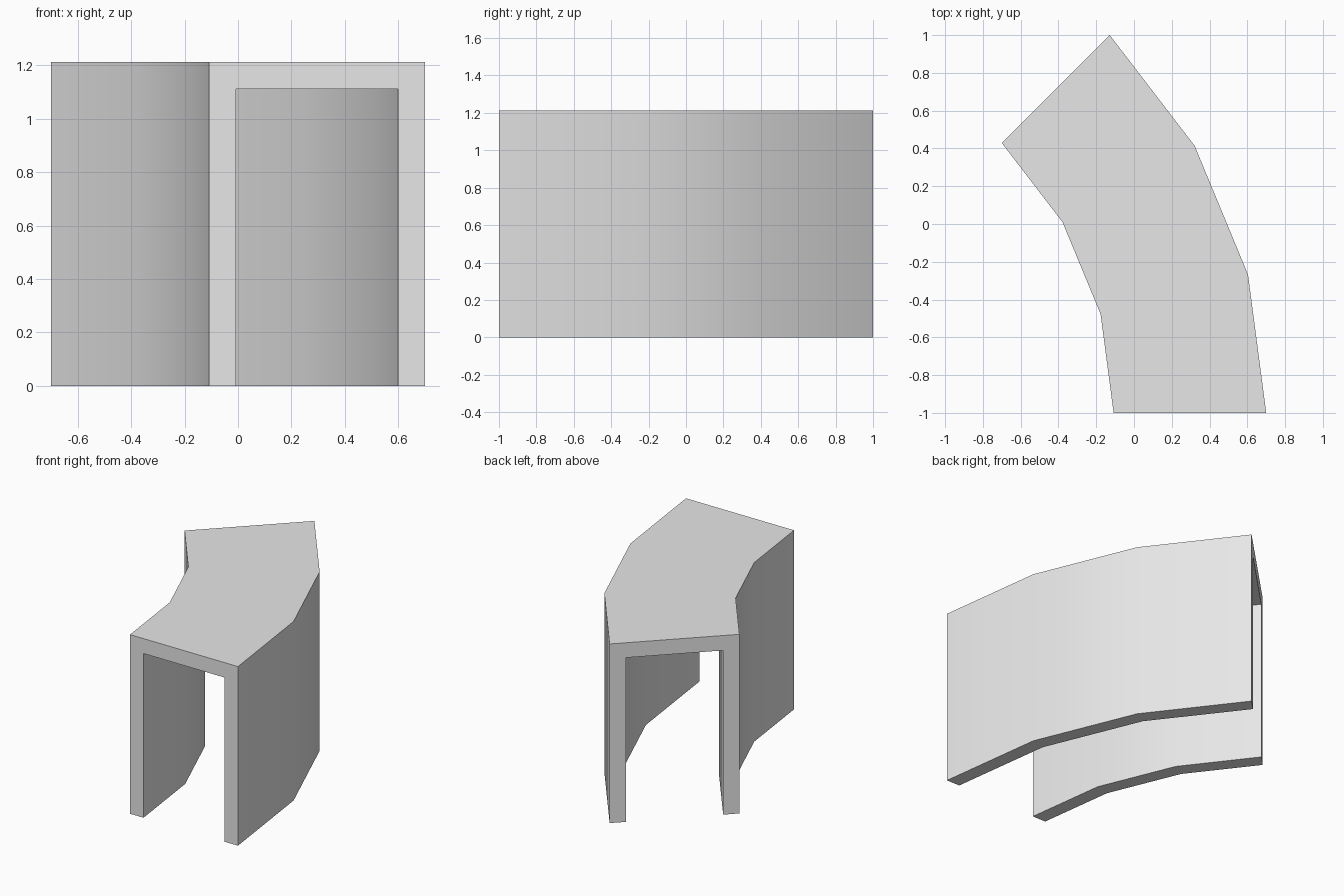
import bpy, bmesh, math

cube = bpy.data.objects.get("Cube")
if cube:
    bpy.data.objects.remove(cube)

# One flat light grey
grey = bpy.data.materials.new("light_grey")
grey.use_nodes = True
colour = (0.8, 0.8, 0.8, 1)
grey.diffuse_color = colour
grey.node_tree.nodes["Principled BSDF"].inputs["Base Color"].default_value = colour

# Channel dimensions: wall thickness is the basic unit
WALL = 0.101
OUTER = 2 * math.sqrt(2)
INNER = OUTER - 8 * WALL
HEIGHT = 12 * WALL
CENTRE_X, CENTRE_Y = 0.7 - OUTER, -1
STEPS, SWEEP = 3, math.radians(45)

# Upside-down U cross-section as (radius, height)
profile = [
    (INNER, 0), (INNER, HEIGHT), (OUTER, HEIGHT), (OUTER, 0),
    (OUTER - WALL, 0), (OUTER - WALL, HEIGHT - WALL),
    (INNER + WALL, HEIGHT - WALL), (INNER + WALL, 0),
]

# Sweep the cross-section round the bend
bm = bmesh.new()
rings = []
for step in range(STEPS + 1):
    a = SWEEP * step / STEPS
    rings.append([bm.verts.new((CENTRE_X + r * math.cos(a),
                                CENTRE_Y + r * math.sin(a), z))
                  for r, z in profile])
count = len(profile)
for near, far in zip(rings, rings[1:]):
    for i in range(count):
        j = (i + 1) % count
        bm.faces.new((near[i], near[j], far[j], far[i]))

# End faces: one cap per leg and one across the top
for ring in (rings[0], rings[-1]):
    bm.faces.new(ring)
bmesh.ops.recalc_face_normals(bm, faces=bm.faces)

mesh = bpy.data.meshes.new("curved_channel")
bm.to_mesh(mesh)
bm.free()
mesh.materials.append(grey)
channel = bpy.data.objects.new("curved_channel", mesh)
bpy.context.collection.objects.link(channel)

# Smooth along the bend, sharp at the corners
bpy.ops.object.select_all(action="DESELECT")
channel.select_set(True)
bpy.context.view_layer.objects.active = channel
bpy.ops.object.shade_smooth_by_angle(angle=math.radians(30))
